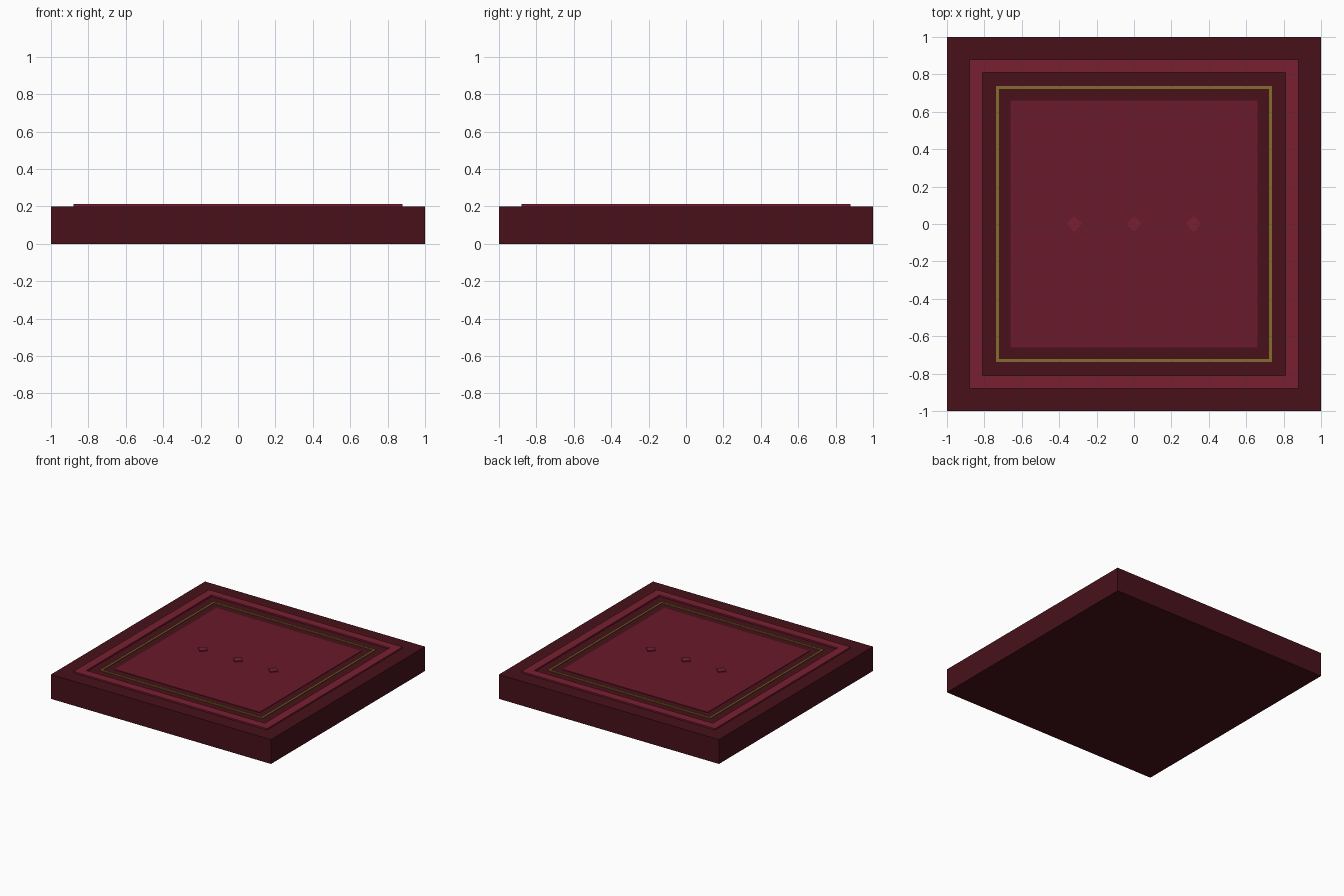
import bpy
import bmesh
import math

if "Cube" in bpy.data.objects:
    bpy.data.objects.remove(bpy.data.objects["Cube"])


def material(name, rgb):
    # display colour (0-255) converted to linear
    m = bpy.data.materials.new(name)
    m.diffuse_color = [((c / 255 + 0.055) / 1.055) ** 2.4 for c in rgb] + [1]
    m.use_nodes = True
    m.node_tree.nodes["Principled BSDF"].inputs["Base Color"].default_value = m.diffuse_color
    return m


DARK = material("dark_maroon", (72, 17, 26))
PANEL = material("wine_red", (104, 25, 41))
BAND = material("light_wine", (120, 31, 49))
GOLD = material("old_gold", (132, 108, 44))


def finish(name, bm, mat):
    bmesh.ops.recalc_face_normals(bm, faces=bm.faces)
    mesh = bpy.data.meshes.new(name)
    bm.to_mesh(mesh)
    bm.free()
    mesh.materials.append(mat)
    obj = bpy.data.objects.new(name, mesh)
    bpy.context.collection.objects.link(obj)
    return obj


def slab(name, half, z0, z1, mat):
    bm = bmesh.new()
    bmesh.ops.create_cube(bm, size=1)
    for v in bm.verts:
        v.co.x *= 2 * half
        v.co.y *= 2 * half
        v.co.z = z1 if v.co.z > 0 else z0
    return finish(name, bm, mat)


def square_ring(name, outer, inner, z0, z1, mat):
    # rectangular profile swept around four mitred corners
    bm = bmesh.new()
    profile = [(outer, z0), (outer, z1), (inner, z1), (inner, z0)]
    corners = [(1, 1), (-1, 1), (-1, -1), (1, -1)]
    loops = [[bm.verts.new((sx * r, sy * r, z)) for r, z in profile]
             for sx, sy in corners]
    for i in range(4):
        a, b = loops[i], loops[(i + 1) % 4]
        for j in range(4):
            k = (j + 1) % 4
            bm.faces.new((a[j], b[j], b[k], a[k]))
    return finish(name, bm, mat)


def diamond_stud(name, x, radius, z0, z1, mat):
    bm = bmesh.new()
    bmesh.ops.create_cone(bm, cap_ends=True, segments=4, radius1=radius,
                          radius2=radius, depth=z1 - z0)
    # put the corners on the x and y axes
    turn = 0 if any(abs(v.co.x) < 1e-4 for v in bm.verts) else math.pi / 4
    for v in bm.verts:
        a = math.atan2(v.co.y, v.co.x) + turn
        v.co = (x + radius * math.cos(a), radius * math.sin(a),
                v.co.z + (z0 + z1) / 2)
    return finish(name, bm, mat)


# carpet block
slab("base", 1.0, 0.0, 0.2, DARK)

# raised border, gold line and centre field
square_ring("border_band", 0.88, 0.81, 0.198, 0.212, BAND)
square_ring("gold_line", 0.738, 0.722, 0.198, 0.207, GOLD)
slab("centre_panel", 0.66, 0.198, 0.204, PANEL)

# row of diamond motifs
for i in (-1, 0, 1):
    diamond_stud(f"diamond_{i + 2}", i * 0.32, 0.042, 0.202, 0.212, BAND)
